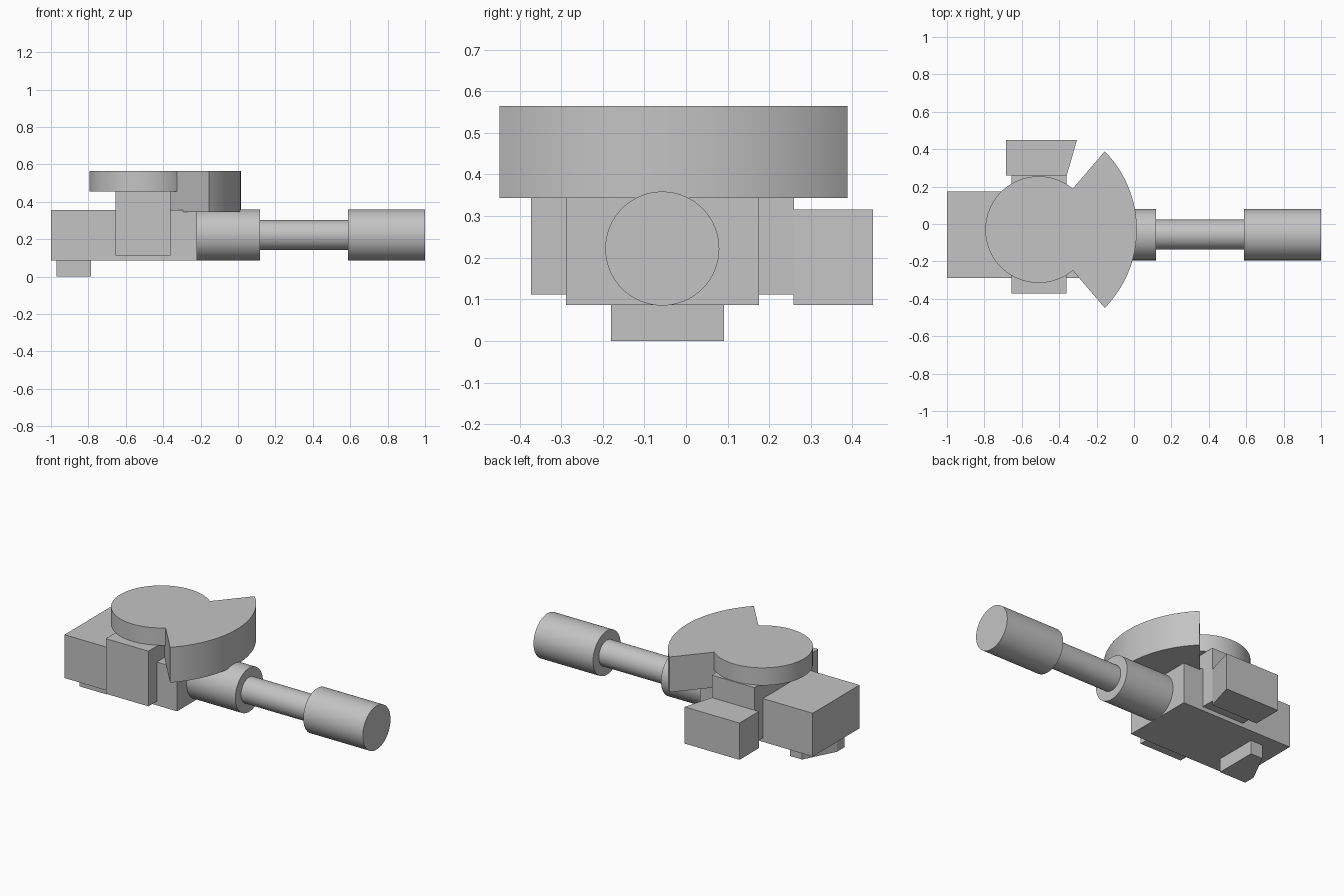
import bpy
import bmesh
import math

if "Cube" in bpy.data.objects:
    bpy.data.objects.remove(bpy.data.objects["Cube"], do_unlink=True)

grey = bpy.data.materials.new("plain grey")
grey.use_nodes = True
grey.diffuse_color = (0.55, 0.55, 0.55, 1)
grey.node_tree.nodes["Principled BSDF"].inputs["Base Color"].default_value = grey.diffuse_color


def finish(name, bm):
    """Turn a bmesh into a shaded, coloured object."""
    bmesh.ops.recalc_face_normals(bm, faces=bm.faces)
    mesh = bpy.data.meshes.new(name)
    bm.to_mesh(mesh)
    bm.free()
    mesh.materials.append(grey)
    obj = bpy.data.objects.new(name, mesh)
    bpy.context.collection.objects.link(obj)
    return obj


def smooth(obj):
    bpy.ops.object.select_all(action="DESELECT")
    obj.select_set(True)
    bpy.context.view_layer.objects.active = obj
    bpy.ops.object.shade_smooth_by_angle(angle=math.radians(30))


def prism(name, outline, bottom, top):
    """Extrude a plan outline between two heights."""
    bm = bmesh.new()
    base = bm.faces.new([bm.verts.new((x, y, bottom)) for x, y in outline])
    result = bmesh.ops.extrude_face_region(bm, geom=[base])
    for v in result["geom"]:
        if isinstance(v, bmesh.types.BMVert):
            v.co.z = top
    return finish(name, bm)


def box(name, x0, x1, y0, y1, z0, z1):
    return prism(name, [(x0, y0), (x1, y0), (x1, y1), (x0, y1)], z0, z1)


def arc(cx, cy, radius, start, end, steps):
    """Points along an arc, angles in degrees."""
    angles = [math.radians(start + (end - start) * i / steps) for i in range(steps + 1)]
    return [(cx + radius * math.cos(a), cy + radius * math.sin(a)) for a in angles]


def lathe_x(name, profile, cy, cz, sides=64):
    """Revolve (x, radius) points around a lengthwise axis."""
    bm = bmesh.new()
    rings = []
    for x, radius in profile:
        rings.append([bm.verts.new((x, y, z)) for y, z in arc(cy, cz, radius, 0, 360, sides)[:-1]])
    for a, b in zip(rings, rings[1:]):
        for i in range(sides):
            j = (i + 1) % sides
            bm.faces.new((a[i], a[j], b[j], b[i]))
    bm.faces.new(rings[0])
    bm.faces.new(rings[-1])
    return finish(name, bm)


# Body blocks
box("main_block", -1, -0.22, -0.288, 0.175, 0.086, 0.357)
box("cross_block", -0.655, -0.36, -0.372, 0.259, 0.112, 0.457)
prism("rear_block", [(-0.685, 0.258), (-0.36, 0.258), (-0.305, 0.449), (-0.685, 0.449)], 0.086, 0.316)

# Foot with one slanted corner
prism("foot", [(-0.97, -0.18), (-0.785, -0.18), (-0.785, 0.091), (-0.868, 0.091), (-0.97, -0.107)], 0, 0.088)

# Stepped round handle
smooth(lathe_x("handle", [(-0.225, 0.137), (0.117, 0.137), (0.117, 0.08),
                          (0.588, 0.08), (0.588, 0.137), (1, 0.137)], -0.057, 0.222))

# Round cap joined to a deep fan-shaped sector
cap = prism("cap_with_sector", arc(-0.51, -0.03, 0.285, 0, 360, 96)[:-1], 0.455, 0.565)
sector = prism("sector", [(-0.515, -0.03)] + arc(-0.582, -0.03, 0.597, -44.5, 44.5, 40), 0.344, 0.565)
union = cap.modifiers.new("join", "BOOLEAN")
union.operation = "UNION"
union.solver = "EXACT"
union.object = sector
bpy.ops.object.select_all(action="DESELECT")
cap.select_set(True)
bpy.context.view_layer.objects.active = cap
bpy.ops.object.modifier_apply(modifier=union.name)
bpy.data.objects.remove(sector, do_unlink=True)
smooth(cap)
